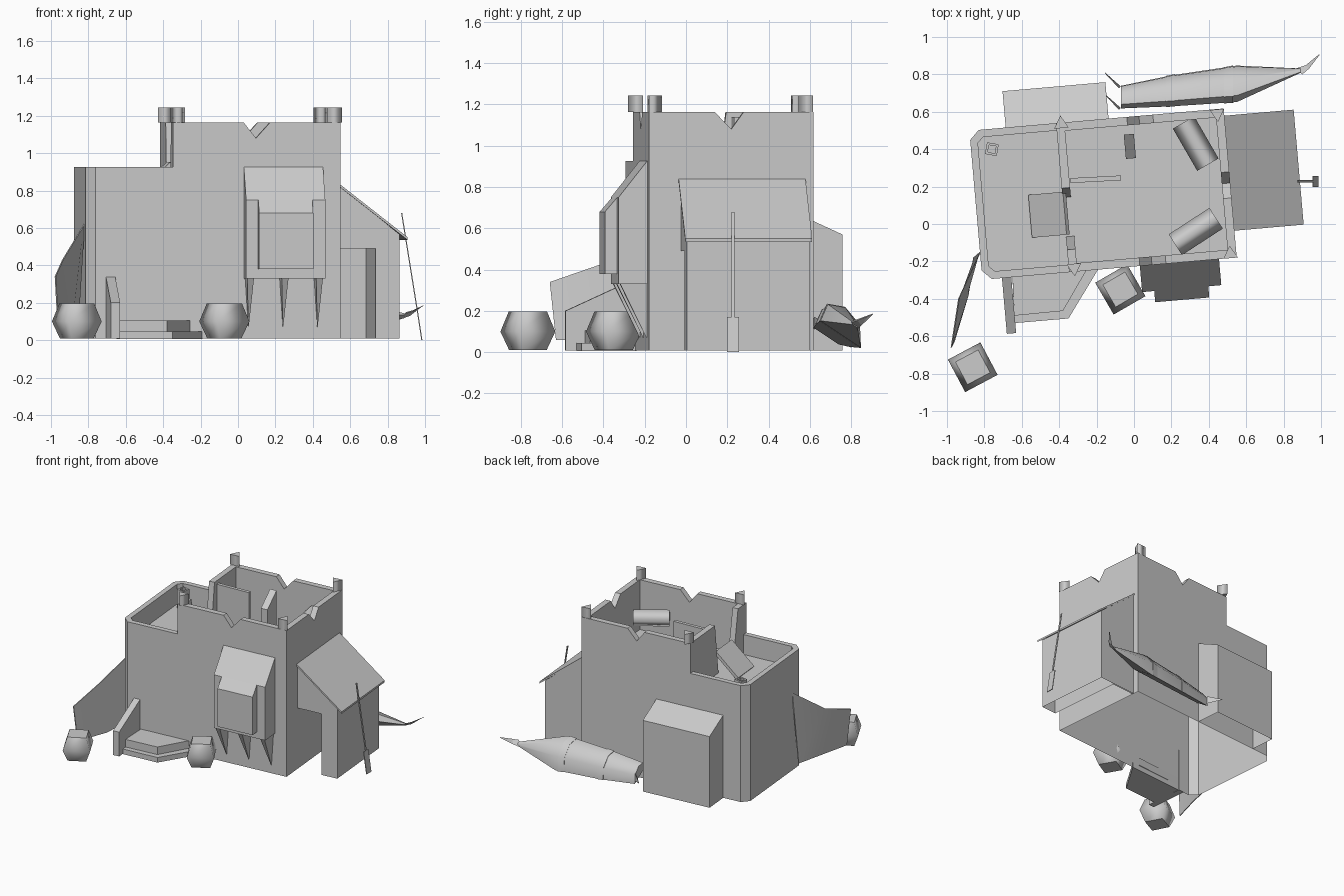
import bpy, bmesh, math
from mathutils import Matrix

if "Cube" in bpy.data.objects:
    bpy.data.objects.remove(bpy.data.objects["Cube"])

# Building frame: turned 5 degrees
B = Matrix.Translation((-0.163, 0.16, 0)) @ Matrix.Rotation(math.radians(5), 4, 'Z')
I = Matrix.Identity(4)
TOP, LOW, FLOOR = 1.163, 0.927, 0.77     # wall heights and roof floor


def finish(name, bm, mat, smooth=None, open_base=False):
    bmesh.ops.recalc_face_normals(bm, faces=bm.faces)
    if open_base:
        base = [f for f in bm.faces if f.normal.z < -0.99 and f.calc_center_median().z < 0.02]
        bmesh.ops.delete(bm, geom=base, context='FACES')
    me = bpy.data.meshes.new(name)
    bm.to_mesh(me)
    bm.free()
    ob = bpy.data.objects.new(name, me)
    bpy.context.collection.objects.link(ob)
    ob.matrix_world = mat
    if smooth:
        bpy.ops.object.select_all(action='DESELECT')
        ob.select_set(True)
        bpy.context.view_layer.objects.active = ob
        bpy.ops.object.shade_smooth_by_angle(angle=math.radians(smooth))
    return ob


def loft(name, rings, mat=B, smooth=None, open_base=False):
    bm = bmesh.new()
    vs = [[bm.verts.new(p) for p in r] for r in rings]
    n = len(rings[0])
    for a, b in zip(vs, vs[1:]):
        for i in range(n):
            j = (i + 1) % n
            bm.faces.new((a[i], a[j], b[j], b[i]))
    for ring in (vs[0], vs[-1]):
        for e in bm.faces.new(ring).edges:
            e.smooth = False
    return finish(name, bm, mat, smooth, open_base)


def prism(name, pts, lo, hi, axis='z', mat=B, open_base=False):
    put = {'z': lambda p, h: (p[0], p[1], h),
           'y': lambda p, h: (p[0], h, p[1]),
           'x': lambda p, h: (h, p[0], p[1])}[axis]
    return loft(name, [[put(p, h) for p in pts] for h in (lo, hi)], mat, None, open_base)


def rect(x0, x1, y0, y1):
    return [(x0, y0), (x1, y0), (x1, y1), (x0, y1)]


def tube(name, profile, mat, sides=4, smooth=100):
    rings = [[(r * math.cos(math.tau * i / sides), r * math.sin(math.tau * i / sides), z)
              for i in range(sides)] for r, z in profile]
    return loft(name, rings, mat, smooth)


def at(x, y, z, rz=0, ry=0):
    return (Matrix.Translation((x, y, z)) @ Matrix.Rotation(math.radians(rz), 4, 'Z')
            @ Matrix.Rotation(math.radians(ry), 4, 'Y'))


# Main shell, open below, with chamfered left corners
prism("main_shell", [(0.68, -0.4), (0.68, 0.4), (-0.635, 0.4), (-0.685, 0.35),
                     (-0.685, -0.35), (-0.635, -0.4)], 0.008, FLOOR, open_base=True)
# Low parapet (C-shaped plan)
prism("low_parapet", [(-0.22, -0.4), (-0.635, -0.4), (-0.685, -0.35), (-0.685, 0.35),
                      (-0.635, 0.4), (-0.22, 0.4), (-0.22, 0.36), (-0.615, 0.36),
                      (-0.645, 0.33), (-0.645, -0.33), (-0.615, -0.36), (-0.22, -0.36)], FLOOR, LOW)
# Tall storey: broken walls
long_wall = [(-0.22, FLOOR), (0.68, FLOOR), (0.68, TOP), (0.30, TOP),
             (0.225, 1.08), (0.16, TOP), (-0.22, TOP)]
prism("tall_front_wall", long_wall, -0.4, -0.355, 'y')
prism("tall_back_wall", long_wall, 0.355, 0.4, 'y')
prism("tall_right_wall", [(-0.355, FLOOR), (0.355, FLOOR), (0.355, TOP), (0.06, TOP),
                          (0, 1.08), (-0.08, TOP), (-0.355, TOP)], 0.635, 0.68, 'x')
prism("divide_wall_back", [(0.355, FLOOR), (0.355, TOP), (0.05, TOP), (0.0, FLOOR)],
      -0.22, -0.175, 'x')
prism("divide_wall_front", [(-0.355, FLOOR), (-0.355, TOP), (-0.28, TOP), (-0.21, FLOOR)],
      -0.22, -0.175, 'x')
# Three-sided corner caps
for i, (x, y, a) in enumerate([(-0.32, -0.235, 275), (-0.39, 0.535, 95),
                               (0.515, -0.16, 95), (0.445, 0.59, 275)]):
    tube("corner_cap_%d" % i, [(0.045, TOP), (0.045, 1.243)], at(x, y, 0, a), 3, 130)

# Roof rubble
prism("partition_long", rect(-0.34, -0.07, -0.013, 0.013), FLOOR, 1.14, 'z', at(0, 0.25, 0, 3))
prism("partition_short", [(-0.065, FLOOR), (0.065, FLOOR), (0.065, 1.08), (-0.065, 0.98)],
      -0.027, 0.027, 'x', at(-0.022, 0.415, 0, 5))
prism("leaning_slab", rect(-0.125, 0.125, -0.115, 0.115), -0.012, 0.012, 'z',
      at(-0.455, 0.05, 0.86, 5, -42))
for n, (x, y, a) in {"a": (0.33, 0.43, -60), "b": (0.33, -0.04, 33)}.items():
    tube("lying_drum_" + n, [(0.066, -0.13), (0.066, 0.13)], at(x, y, 0.945, a, 90))
tube("roof_pipe", [(0.045, FLOOR), (0.045, 0.92), (0.027, 0.92), (0.027, 0.8)],
     at(-0.76, 0.4, 0, 35), 4, 30)

# Hanging window bay with tapering brackets
prism("bay_frame", [(-0.4, 0.927), (-0.54, 0.75), (-0.54, 0.33), (-0.4, 0.33)], 0.16, 0.585, 'x')
prism("bay_front", [(-0.54, 0.75), (-0.6, 0.68), (-0.6, 0.38), (-0.54, 0.38)], 0.225, 0.515, 'x')
for i, u in enumerate((0.185, 0.37, 0.555)):
    loft("bay_bracket_%d" % i, [[(u + s * w, v, z) for s, v in zip((-1, 1, 1, -1), vs)]
         for w, z, vs in ((0.018, 0.33, (-0.53, -0.53, -0.4, -0.4)),
                          (0.001, 0.07, (-0.402, -0.402, -0.4, -0.4)))])

# Side lean-to: recess closed at the back, sloped roof
prism("side_porch", [(0.68, 0.83), (1.01, 0.565), (1.01, 0.008), (0.88, 0.008),
                     (0.88, 0.49), (0.68, 0.49)], -0.245, 0.355, 'y', open_base=True)
prism("porch_back_wall", rect(0.68, 0.88, 0.008, 0.49), 0.345, 0.355, 'y', open_base=True)
prism("porch_roof", [(0.68, 0.84), (1.052, 0.55), (1.052, 0.535), (0.68, 0.825)], -0.256, 0.361, 'y')
# Back lean-to
prism("back_annex", [(0.4, 0.008), (0.4, 0.66), (0.595, 0.57), (0.595, 0.008)],
      -0.49, 0.062, 'x', open_base=True)

# Entrance steps and wing wall
prism("step_lower", [(-0.65, -0.28), (-0.64, -0.53), (-0.35, -0.505), (-0.19, -0.24)], 0.005, 0.045, 'z', I)
prism("step_upper", [(-0.65, -0.28), (-0.64, -0.49), (-0.38, -0.465), (-0.25, -0.24)], 0.045, 0.105, 'z', I)
prism("wing_wall", [(0.305, 0.008), (0.305, 0.34), (0, 0.2), (0, 0.008)],
      -0.025, 0.025, 'x', at(-0.655, -0.585, 0, 5))

# Four-sided barrels
for n, (x, y, a) in {"left": (-0.862, -0.766, -17), "right": (-0.073, -0.35, -15)}.items():
    tube("barrel_" + n, [(0.095, 0.01), (0.139, 0.1), (0.097, 0.197)], at(x, y, 0, a))

# Hanging cloth on the left corner
top = [(-0.825, -0.15, 0.62), (-0.94, -0.40, 0.43), (-0.98, -0.66, 0.34)]
low = [(-0.86, -0.18, 0.06), (-0.89, -0.38, 0.05), (-0.965, -0.63, 0.06)]
loft("cloth", [[t, l, (l[0] + 0.006, l[1], l[2]), (t[0] + 0.006, t[1], t[2])]
               for t, l in zip(top, low)], I, 30)

# Long pointed hull at the back with bands and tail
SECTION = [(-0.1, 0.03), (-0.065, 0.11), (0.02, 0.095), (0.09, 0.01), (0.095, -0.1)]


def hull_ring(x, y, z, s):
    return [(x, y + p * s, z + q * s) for p, q in SECTION]


loft("hull", [hull_ring(-0.07, 0.68, 0.1, 0.62), hull_ring(0.2, 0.714, 0.11, 0.85),
              hull_ring(0.55, 0.752, 0.122, 1.0), hull_ring(0.89, 0.82, 0.13, 0.12)], I, 55)
for i, (x, y, z, s) in enumerate([(0.17, 0.711, 0.11, 0.85), (0.48, 0.744, 0.12, 0.99)]):
    loft("hull_band_%d" % i, [hull_ring(x, y, z, s),
                              hull_ring(x + 0.05, y + 0.006, z + 0.002, s + 0.04)], I, 55)
loft("hull_tail", [[(0.86, 0.83, 0.11), (0.9, 0.8, 0.15), (0.9, 0.8, 0.144)],
                   [(0.92, 0.85, 0.13), (0.935, 0.83, 0.16), (0.935, 0.83, 0.154)],
                   [(0.99, 0.908, 0.185), (0.993, 0.905, 0.187), (0.993, 0.905, 0.183)]], I)
for i, (y, z) in enumerate([(0.735, 0.09), (0.62, 0.14)]):
    loft("hull_fin_%d" % i, [[(-0.07, y, z - 0.03), (-0.07, y, z + 0.03), (-0.08, y - 0.01, z)],
                             [(-0.155, y + 0.075, z), (-0.15, y + 0.07, z + 0.005),
                              (-0.155, y + 0.07, z)]], I)

# Paddle leaning on the porch roof
for name, x0, z0, x1, z1, w in (("paddle_shaft", 0.875, 0.68, 0.96, 0.15, 0.007),
                                ("paddle_blade", 0.957, 0.17, 0.983, 0, 0.029)):
    loft(name, [[(x + dx, 0.228 + s * w, z) for dx, s in
                 ((-0.003, -1), (0.003, -1), (0.003, 1), (-0.003, 1))]
                for x, z in ((x0, z0), (x1, z1))], I)
